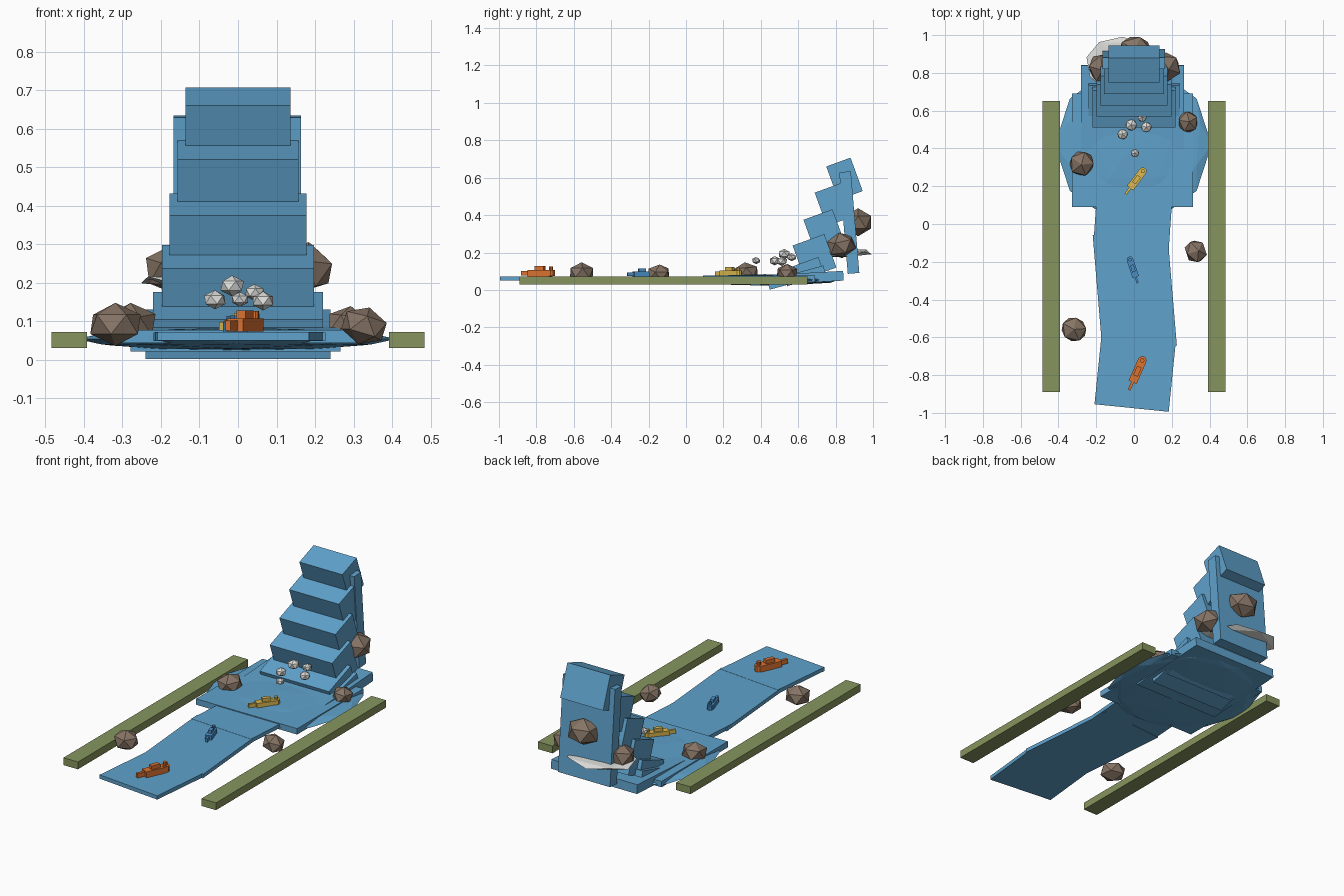
import bpy, bmesh, math
from mathutils import Matrix, Vector

if "Cube" in bpy.data.objects:
    bpy.data.objects.remove(bpy.data.objects["Cube"])


def mat(name, rgb):
    m = bpy.data.materials.new(name)
    m.diffuse_color = (*rgb, 1)
    m.use_nodes = True
    m.node_tree.nodes["Principled BSDF"].inputs["Base Color"].default_value = m.diffuse_color
    return m


WATER = mat("water_blue", (0.115, 0.36, 0.60))
BANK = mat("bank_green", (0.24, 0.30, 0.11))
ROCK = mat("rock_brown", (0.24, 0.175, 0.13))
FOAM = mat("foam_grey", (0.72, 0.72, 0.70))
ORANGE = mat("boat_orange", (0.72, 0.17, 0.03))
YELLOW = mat("boat_yellow", (0.72, 0.49, 0.08))
BLUE = mat("boat_blue", (0.07, 0.28, 0.56))


def finish(bm, name, material):
    me = bpy.data.meshes.new(name)
    bm.to_mesh(me)
    bm.free()
    me.materials.append(material)
    ob = bpy.data.objects.new(name, me)
    bpy.context.collection.objects.link(ob)
    return ob


def box(name, center, size, material, rx=0.0, rz=0.0):
    bm = bmesh.new()
    bmesh.ops.create_cube(bm, size=1, matrix=Matrix.Translation(center)
                          @ Matrix.Rotation(math.radians(rz), 4, 'Z')
                          @ Matrix.Rotation(math.radians(rx), 4, 'X')
                          @ Matrix.Diagonal((*size, 1)))
    return finish(bm, name, material)


def blob(name, center, radii, material, sub=1, rot=(0, 0, 0)):
    bm = bmesh.new()
    r = Matrix.Rotation(math.radians(rot[2]), 4, 'Z') \
        @ Matrix.Rotation(math.radians(rot[1]), 4, 'Y') \
        @ Matrix.Rotation(math.radians(rot[0]), 4, 'X')
    bmesh.ops.create_icosphere(bm, subdivisions=sub, radius=1,
                               matrix=Matrix.Translation(center) @ r @ Matrix.Diagonal((*radii, 1)))
    return finish(bm, name, material)


def tilted(name, y, z, width, depth, height, tilt):
    """Water block placed by its front top edge and tilted back."""
    a = math.radians(tilt)
    along, up = Vector((0, math.cos(a), math.sin(a))), Vector((0, -math.sin(a), math.cos(a)))
    c = Vector((0, y, z)) + along * depth / 2 - up * height / 2
    return box(name, c, (width, depth, height), WATER, rx=tilt)


# winding river
box("river_front", (0.006, -0.79, 0.061), (0.395, 0.37, 0.022), WATER, rz=-5.8)
box("river_middle", (0.004, -0.35, 0.060), (0.395, 0.62, 0.022), WATER, rz=4.8)
box("river_back", (-0.003, 0.06, 0.061), (0.4, 0.38, 0.022), WATER, rz=-4)

# grassy banks
for side, s in (("left", -1), ("right", 1)):
    box("bank_" + side, (s * 0.4375, -0.12, 0.051), (0.092, 1.54, 0.042), BANK)

# plunge pool
blob("pool_round", (-0.004, 0.42, 0.054), (0.415, 0.415, 0.03), WATER, sub=2, rot=(0, 0, 18))
box("pool_plate", (-0.008, 0.39, 0.06), (0.64, 0.6, 0.034), WATER)
box("pool_back_plate", (-0.007, 0.592, 0.062), (0.545, 0.5, 0.052), WATER, rx=3.2)
tilted("fall_runout", 0.435, 0.05, 0.48, 0.31, 0.05, 15)

# waterfall steps, top to bottom
steps = [(0.75, 0.66, 0.272, 0.138, 0.19), (0.688, 0.52, 0.315, 0.15, 0.19),
         (0.628, 0.375, 0.355, 0.165, 0.19), (0.57, 0.237, 0.395, 0.18, 0.19),
         (0.51, 0.104, 0.44, 0.21, 0.09)]
for i, (y, z, w, d, h) in enumerate(steps):
    tilted("fall_step_%d" % (i + 1), y, z, w, d, h, 20)
box("fall_back", (-0.002, 0.873, 0.36), (0.33, 0.062, 0.545), WATER, rx=4.8)

# mist sheet behind the fall
blob("mist_sheet", (-0.035, 0.825, 0.197), (0.25, 0.18, 0.022), FOAM, rot=(0, 3, -15))

# rocks
rocks = [((0.005, 0.92, 0.362), (0.095, 0.082, 0.075)), ((-0.165, 0.825, 0.235), (0.082, 0.085, 0.066)),
         ((0.17, 0.83, 0.24), (0.082, 0.085, 0.068)), ((-0.277, 0.32, 0.092), (0.073, 0.071, 0.056)),
         ((0.286, 0.54, 0.09), (0.062, 0.058, 0.05)), ((0.327, -0.145, 0.088), (0.067, 0.062, 0.05)),
         ((-0.318, -0.558, 0.092), (0.075, 0.07, 0.056))]
for i, (c, r) in enumerate(rocks):
    blob("rock_%d" % (i + 1), c, r, ROCK, rot=(8 * (i % 3), -6 * (i % 2), 25 * i))

# foam splashes
for i, (x, y, z, r) in enumerate([(-0.015, 0.525, 0.192, 0.034), (-0.06, 0.475, 0.156, 0.031),
                                  (0.043, 0.565, 0.175, 0.027), (0.065, 0.513, 0.153, 0.031),
                                  (0.005, 0.375, 0.157, 0.024)]):
    blob("foam_%d" % (i + 1), (x, y, z), (r, r, r * 0.8), FOAM, rot=(0, 0, 30 * i))


def boat(name, x, y, angle, k, material):
    """Small boat: hull with rounded bow, cabin, bow post and stern fin."""
    base = Matrix.Translation((x, y, 0.072)) @ Matrix.Rotation(math.radians(angle), 4, 'Z') \
        @ Matrix.Diagonal((k, k, k, 1))
    bm = bmesh.new()
    for c, s in (((0, 0, 0.017), (0.044, 0.12, 0.032)), ((0, -0.078, 0.016), (0.014, 0.05, 0.024)),
                 ((0, 0.0, 0.042), (0.024, 0.05, 0.022))):
        bmesh.ops.create_cube(bm, size=1, matrix=base @ Matrix.Translation(c) @ Matrix.Diagonal((*s, 1)))
    for c, r, h in (((0, 0.06, 0.018), 0.022, 0.032), ((0, 0.06, 0.042), 0.011, 0.02)):
        bmesh.ops.create_cone(bm, cap_ends=True, segments=10, radius1=r, radius2=r, depth=h,
                              matrix=base @ Matrix.Translation(c))
    return finish(bm, name, material)


boat("boat_front", 0.018, -0.78, -24, 1.05, ORANGE)
boat("boat_middle", -0.006, -0.235, 18, 0.8, BLUE)
boat("boat_back", 0.013, 0.235, -37, 0.93, YELLOW)
